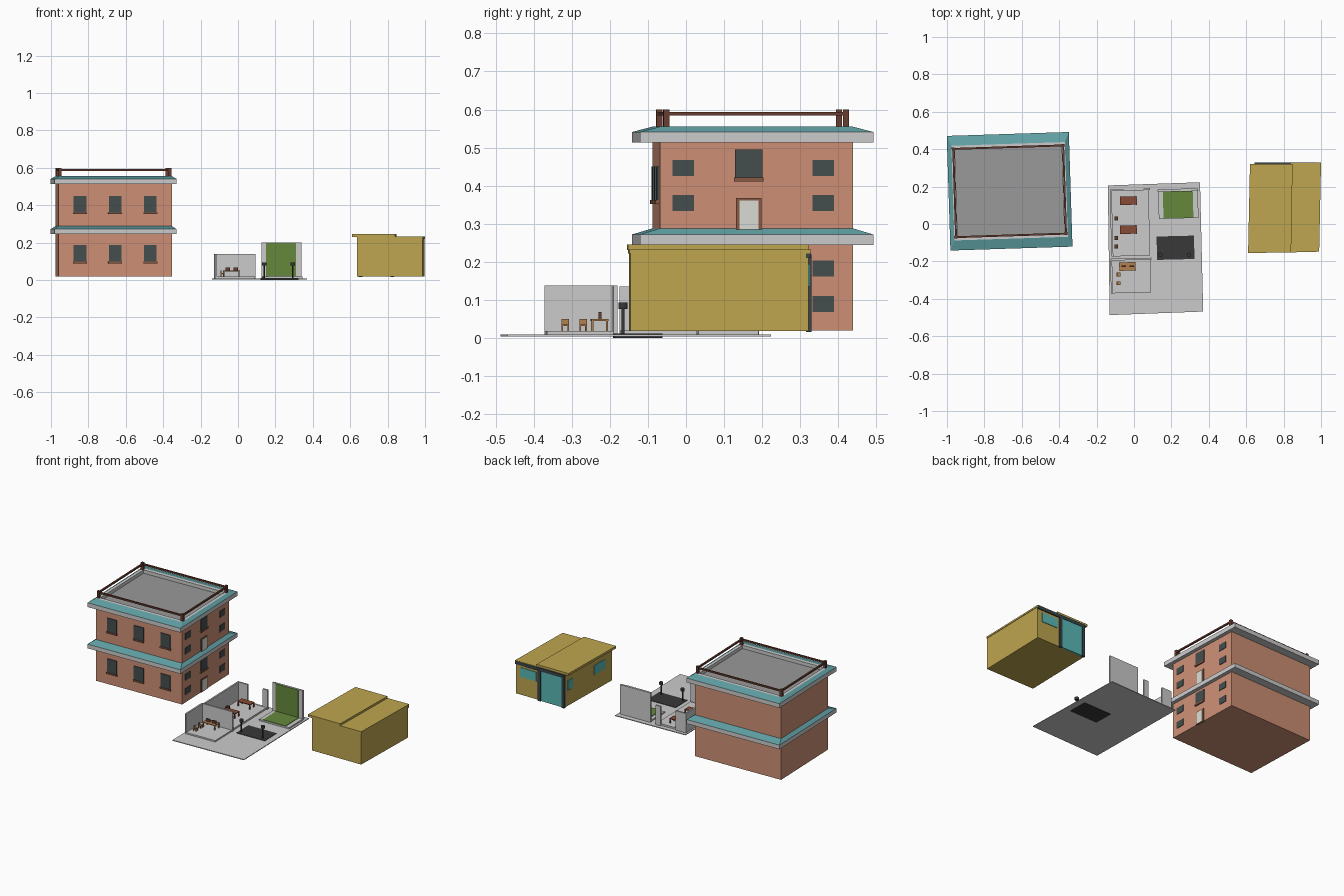
import bpy, bmesh, math
from mathutils import Matrix, Vector

if "Cube" in bpy.data.objects:
    bpy.data.objects.remove(bpy.data.objects["Cube"])

MATS = {}
COL = dict(brick=(0.62, 0.28, 0.18), teal=(0.12, 0.36, 0.38), dark=(0.06, 0.075, 0.075),
           white=(0.72, 0.72, 0.66), wood=(0.14, 0.045, 0.03), red=(0.25, 0.07, 0.035),
           tan=(0.45, 0.22, 0.08), yellow=(0.52, 0.38, 0.08), aqua=(0.1, 0.48, 0.46),
           green=(0.13, 0.25, 0.045), asphalt=(0.04, 0.04, 0.04), slate=(0.04, 0.06, 0.07),
           frame=(0.25, 0.1, 0.06), floor=(0.32, 0.32, 0.32))


def make(name, verts, faces, col=None, mat=Matrix()):
    me = bpy.data.meshes.new(name)
    me.from_pydata(verts, [], faces)
    bm = bmesh.new()
    bm.from_mesh(me)
    bmesh.ops.recalc_face_normals(bm, faces=bm.faces)
    bm.to_mesh(me)
    bm.free()
    ob = bpy.data.objects.new(name, me)
    bpy.context.collection.objects.link(ob)
    ob.matrix_world = mat
    if col:
        if col not in MATS:
            MATS[col] = bpy.data.materials.new(col)
            MATS[col].diffuse_color = (*COL[col], 1)
        me.materials.append(MATS[col])
    return ob


def stack(name, loops, col, mat=Matrix(), cap0=False, cap1=False):
    """Join successive four-point loops with quads."""
    verts = [p for lp in loops for p in lp]
    faces = [(4*k+i, 4*k+(i+1) % 4, 4*k+4+(i+1) % 4, 4*k+4+i)
             for k in range(len(loops)-1) for i in range(4)]
    if cap0:
        faces.append((3, 2, 1, 0))
    if cap1:
        n = 4*len(loops)
        faces.append((n-4, n-3, n-2, n-1))
    return make(name, verts, faces, col, mat)


def rect(w, d, z):
    return [(-w/2, -d/2, z), (w/2, -d/2, z), (w/2, d/2, z), (-w/2, d/2, z)]


def prism(name, pts, z0, z1, col=None, mat=Matrix()):
    return stack(name, [[(x, y, z) for x, y in pts] for z in (z0, z1)], col, mat, True, True)


def box(name, x0, x1, y0, y1, z0, z1, col=None, mat=Matrix()):
    return prism(name, [(x0, y0), (x1, y0), (x1, y1), (x0, y1)], z0, z1, col, mat)


# ---------- Two-storey brick building ----------
A = Matrix.Translation((-0.665, 0.175, 0)) @ Matrix.Rotation(0.032, 4, 'Z')
W, D, OW, OD = 0.607, 0.507, 0.653, 0.613
stack("brick_body", [rect(W, D, 0.02), rect(W, D, 0.515)], "brick", A, True, True)
for n, z0, z1, z2 in (("middle", 0.245, 0.272, 0.288), ("roof", 0.513, 0.541, 0.555)):
    stack(n + "_ledge", [rect(W, D, z0), rect(OW, OD, z0), rect(OW, OD, z1)], None, A)
    stack(n + "_sloped_cap", [rect(OW, OD, z1), rect(W, D, z2)], "teal", A)
stack("parapet", [rect(W, D, 0.555), rect(0.57, 0.465, 0.555), rect(0.57, 0.465, 0.533)], None, A)
stack("roof_floor", [rect(0.57, 0.465, 0.53), rect(0.57, 0.465, 0.533)], "floor", A, True, True)

# roof railing
rx, ry = 0.294, 0.236
for sx in (-1, 1):
    for sy in (-1, 1):
        x, y = sx*rx, sy*ry
        box("railing_post", x-0.008, x+0.008, y-0.008, y+0.008, 0.55, 0.6, "wood", A)
    box("railing_side", sx*rx-0.005, sx*rx+0.005, -ry, ry, 0.584, 0.594, "wood", A)
    box("railing_front_back", -rx, rx, sx*ry-0.005, sx*ry+0.005, 0.584, 0.594, "wood", A)

for dz in (0, 0.264):
    # front windows
    for x in (-0.188, 0, 0.188):
        box("front_window", x-0.034, x+0.034, -D/2-0.005, -D/2+0.01, 0.097+dz, 0.186+dz, "dark", A)
        box("front_sill", x-0.037, x+0.037, -D/2-0.009, -D/2+0.01, 0.088+dz, 0.098+dz, "frame", A)
    # side windows and door
    for y in (-0.192, 0.176):
        for z in (0.069, 0.162):
            box("side_window", W/2-0.01, W/2+0.003, y-0.028, y+0.028, z+dz, z+0.042+dz, "dark", A)
    y = -0.02
    box("stair_window", W/2-0.01, W/2+0.004, y-0.036, y+0.036, 0.156+dz, 0.231+dz, "dark", A)
    box("stair_sill", W/2-0.01, W/2+0.008, y-0.039, y+0.039, 0.147+dz, 0.157+dz, "frame", A)
    box("door_frame", W/2-0.01, W/2+0.004, y-0.033, y+0.033, 0.02+dz, 0.104+dz, "frame", A)
    box("door", W/2-0.01, W/2+0.006, y-0.025, y+0.025, 0.021+dz, 0.097+dz, "white", A)

# ---------- Yellow pavilion ----------
prism("pavilion_body", [(0.637, -0.15), (0.987, -0.146), (0.997, 0.322), (0.647, 0.319)],
      0.018, 0.232, "yellow")
prism("low_roof", [(0.83, -0.152), (0.99, -0.148), (1.0, 0.328), (0.84, 0.325)], 0.222, 0.233, "yellow")
prism("high_roof", [(0.61, -0.155), (0.84, -0.152), (0.848, 0.322), (0.62, 0.32)], 0.231, 0.246, "yellow")
box("back_beam", 0.645, 0.998, 0.315, 0.328, 0.21, 0.23, "slate")
for x in (0.645, 0.815):
    box("back_post", x, x+0.02, 0.315, 0.33, 0.016, 0.22, "slate")
box("glass_door", 0.665, 0.815, 0.315, 0.326, 0.018, 0.212, "aqua")
box("back_window", 0.85, 0.965, 0.315, 0.325, 0.135, 0.195, "aqua")
box("left_window", 0.637, 0.65, -0.085, 0.03, 0.12, 0.182, "aqua")
box("left_small_window", 0.641, 0.655, 0.245, 0.295, 0.12, 0.182, "aqua")

# ---------- Open rooms on a slab ----------
prism("ground_slab", [(-0.13, -0.487), (0.37, -0.468), (0.353, 0.223), (-0.14, 0.206)], 0.004, 0.009)
C = Vector((0.114, -0.129, 0))
S = Matrix.Translation(C) @ Matrix.Rotation(0.025, 4, 'Z')


def sbox(name, cx, cy, w, d, z0, z1, col=None):
    """Box centred at a world point, turned with the slab."""
    m = Matrix.Translation((cx, cy, 0)) @ Matrix.Rotation(0.025, 4, 'Z')
    return box(name, -w/2, w/2, -d/2, d/2, z0, z1, col, m)


sbox("back_room_floor", -0.018, 0.005, 0.2, 0.352, 0.008, 0.02)
sbox("front_room_floor", -0.014, -0.278, 0.208, 0.18, 0.008, 0.018)
sbox("back_room_left_wall", -0.12, 0.005, 0.01, 0.36, 0.009, 0.135)
sbox("front_room_left_wall", -0.12, -0.28, 0.01, 0.182, 0.009, 0.138)
sbox("divider_wall", -0.015, -0.188, 0.215, 0.01, 0.009, 0.138)
sbox("back_wall_end", 0.068, 0.186, 0.034, 0.01, 0.009, 0.135)
sbox("back_wall_corner", -0.09, 0.182, 0.07, 0.01, 0.009, 0.135)

# green display corner
sbox("display_floor", 0.237, 0.106, 0.212, 0.152, 0.008, 0.018)
sbox("display_back_wall", 0.233, 0.182, 0.213, 0.012, 0.009, 0.2)
sbox("green_floor", 0.236, 0.102, 0.16, 0.14, 0.01, 0.021, "green")
sbox("green_panel", 0.23, 0.175, 0.16, 0.006, 0.018, 0.199, "green")


def table(name, cx, cy, w, d, z, col, t=0.005, leg=0.006):
    sbox(name + "_top", cx, cy, w, d, z-t, z, col)
    for sx in (-1, 1):
        for sy in (-1, 1):
            sbox(name + "_leg", cx+sx*(w-leg)/2, cy+sy*(d-leg)/2, leg, leg, 0.016, z-t, col)


# furniture
for y in (0.125, -0.03):
    table("long_table", -0.03, y, 0.09, 0.045, 0.052, "red")
for y in (0.03, -0.075, -0.12):
    table("dark_stool", -0.095, y, 0.017, 0.02, 0.04, "wood", leg=0.004)
table("desk", -0.035, -0.227, 0.088, 0.045, 0.05, "tan")
for x in (-0.055, -0.012):
    sbox("desk_screen", x, -0.226, 0.026, 0.007, 0.05, 0.068, "wood")
for y in (-0.27, -0.317):
    table("chair", -0.083, y, 0.02, 0.019, 0.037, "tan", leg=0.004)
    sbox("chair_back", -0.091, y, 0.004, 0.019, 0.035, 0.05, "tan")

# dark paving with lamps
sbox("paving", 0.222, -0.127, 0.2, 0.125, 0.0, 0.012, "asphalt")
for x in (0.14, 0.294):
    for n, r, z0, z1 in (("lamp_pole", 0.004, 0.01, 0.085), ("lamp_head", 0.012, 0.077, 0.093)):
        bpy.ops.mesh.primitive_cylinder_add(vertices=12, radius=r, depth=z1-z0,
                                            location=(x, -0.165, (z0+z1)/2))
        ob = bpy.context.object
        ob.name = n
        ob.data.materials.append(MATS["asphalt"])

for m in bpy.data.materials:
    if m.users and not m.is_grease_pencil:
        m.use_nodes = True
        m.node_tree.nodes["Principled BSDF"].inputs["Base Color"].default_value = m.diffuse_color
